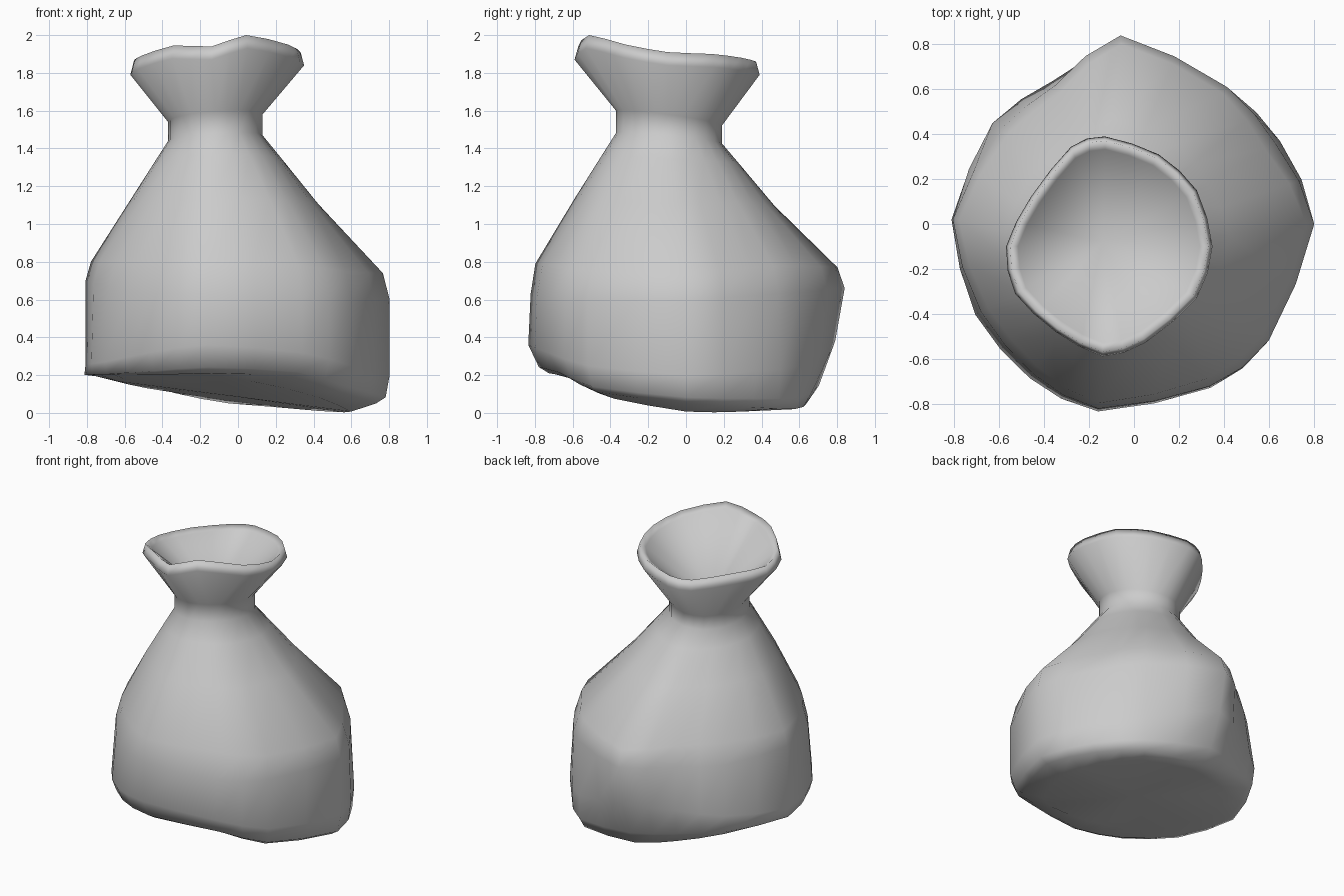
import bpy, bmesh
from math import sin, cos, pi
from mathutils import Vector as V

if "Cube" in bpy.data.objects:
    bpy.data.objects.remove(bpy.data.objects["Cube"])

N = 12  # control directions, counter-clockwise from +x

# Plan outlines of the belly and of the flared mouth
belly = [(.803, 0), (.65, .37), (.42, .62), (-.06, .84), (-.37, .65), (-.63, .45),
         (-.807, .02), (-.70, -.40), (-.46, -.68), (-.16, -.835), (.34, -.73), (.60, -.52)]
mouth = [(.35, -.10), (.28, .15), (.11, .31), (-.13, .39), (-.28, .345), (-.46, .12),
         (-.57, -.10), (-.53, -.31), (-.35, -.48), (-.14, -.59), (.05, -.53), (.28, -.33)]
mouth_z = [1.91, 1.90, 1.88, 1.86, 1.85, 1.86, 1.86, 1.89, 1.945, 1.94, 2.0, 1.95]

# Scale and height of the slumped lower edge
low_s = [1, 1, .98, .94, .98, 1, 1, 1.01, 1.01, 1, 1, 1]
low_z = [.20, .22, .25, .38, .36, .32, .26, .27, .32, .36, .32, .25]
edge_s = [.91, .93, .93, .76, .85, .93, .96, .93, .90, .87, .86, .90]
edge_z = [.05, .03, .02, .05, .10, .17, .20, .20, .20, .21, .19, .11]

# Leaning walls, shoulder and upper slope
upper_s = [1, .97, .985, 1, .95, .94, 1, .975, .98, .985, .99, 1]
upper_z = [.60, .62, .64, .66, .66, .66, .70, .66, .63, .63, .60, .60]
shoulder_s = [.955, .90, .94, .955, .90, .89, .965, .93, .935, .955, .945, .955]
shoulder_z = [.74, .77, .78, .77, .79, .80, .80, .80, .80, .79, .78, .75]
slope_s = [.96, .97, .97, .95, .98, 1, 1, 1.03, 1.03, 1.01, 1.01, .99]


def scaled(outline, s, z, c=(0, 0)):
    """Control ring from an outline; s and z are numbers or per-point lists."""
    s = s if isinstance(s, list) else [s] * N
    z = z if isinstance(z, list) else [z] * N
    return [V((c[0] + (x - c[0]) * k, c[1] + (y - c[1]) * k, h))
            for (x, y), k, h in zip(outline, s, z)]


def neck(z0, zx, zy):
    pts = []
    for i in range(N):
        a = 2 * pi * i / N
        x, y = .25 * cos(a), .28 * sin(a)
        pts.append(V((x - .12, y - .09, z0 + zx * x + zy * y)))
    return pts


def refine(r):
    """Insert a softly rounded midpoint between neighbouring control points."""
    out = []
    for i in range(N):
        a, b, c, d = r[i - 1], r[i], r[(i + 1) % N], r[(i + 2) % N]
        out += [b, (b + c) * .5 + (b + c - a - d) * .045]
    return out


def blend(a, b, t, s):
    """Ring between two rings, widened or narrowed about the neck axis."""
    out = []
    for p, q, k in zip(a, b, s):
        m = p.lerp(q, t)
        out.append(V((-.12 + (m.x + .12) * k, -.09 + (m.y + .09) * k, m.z)))
    return out


# Rings from the underside to the inner lip
mc = (-.12, -.09)
low = scaled(belly, low_s, low_z)
edge = scaled(belly, edge_s, edge_z)
base = []
for p in edge:
    x, y = p.x * .82, p.y * .82
    z = .085 - .13 * x - .05 * y + .2 * min(y, 0) ** 2
    base.append(V((x, y, max(z, .003))))
corner = [V((.35 * a.x + .685 * b.x, .35 * a.y + .67 * b.y, .35 * a.z + .65 * b.z - .02))
          for a, b in zip(low, edge)]
upper = scaled(belly, upper_s, upper_z)
shoulder = scaled(belly, shoulder_s, shoulder_z)
nlow = neck(1.455, .06, -.10)
nhigh = neck(1.56, .08, -.14)
slope = blend(shoulder, nlow, .5, slope_s)
slope2 = blend(shoulder, nlow, .83, [.5 + .5 * k for k in slope_s])
outer = scaled(mouth, 1, [z - .07 for z in mouth_z], mc)
lip = scaled(mouth, .96, mouth_z, mc)
inner = scaled(mouth, .88, [z - .03 for z in mouth_z], mc)
rings = [base, edge, corner, low, upper, shoulder, slope, slope2, nlow, nhigh,
         outer, lip, inner]

# Skin the rings and close both ends with fans
bm = bmesh.new()
loops = [[bm.verts.new(p) for p in refine(r)] for r in rings]
M = 2 * N
for a, b in zip(loops, loops[1:]):
    for i in range(M):
        j = (i + 1) % M
        bm.faces.new((a[i], a[j], b[j], b[i]))
bottom = bm.verts.new((0, 0, .085))
throat = bm.verts.new((-.14, -.08, 1.54))
for i in range(M):
    j = (i + 1) % M
    bm.faces.new((loops[0][j], loops[0][i], bottom))
    bm.faces.new((loops[-1][i], loops[-1][j], throat))
bmesh.ops.recalc_face_normals(bm, faces=bm.faces)
for f in bm.faces:
    f.smooth = True
mesh = bpy.data.meshes.new("sack")
bm.to_mesh(mesh)
bm.free()
sack = bpy.data.objects.new("sack", mesh)
bpy.context.collection.objects.link(sack)
